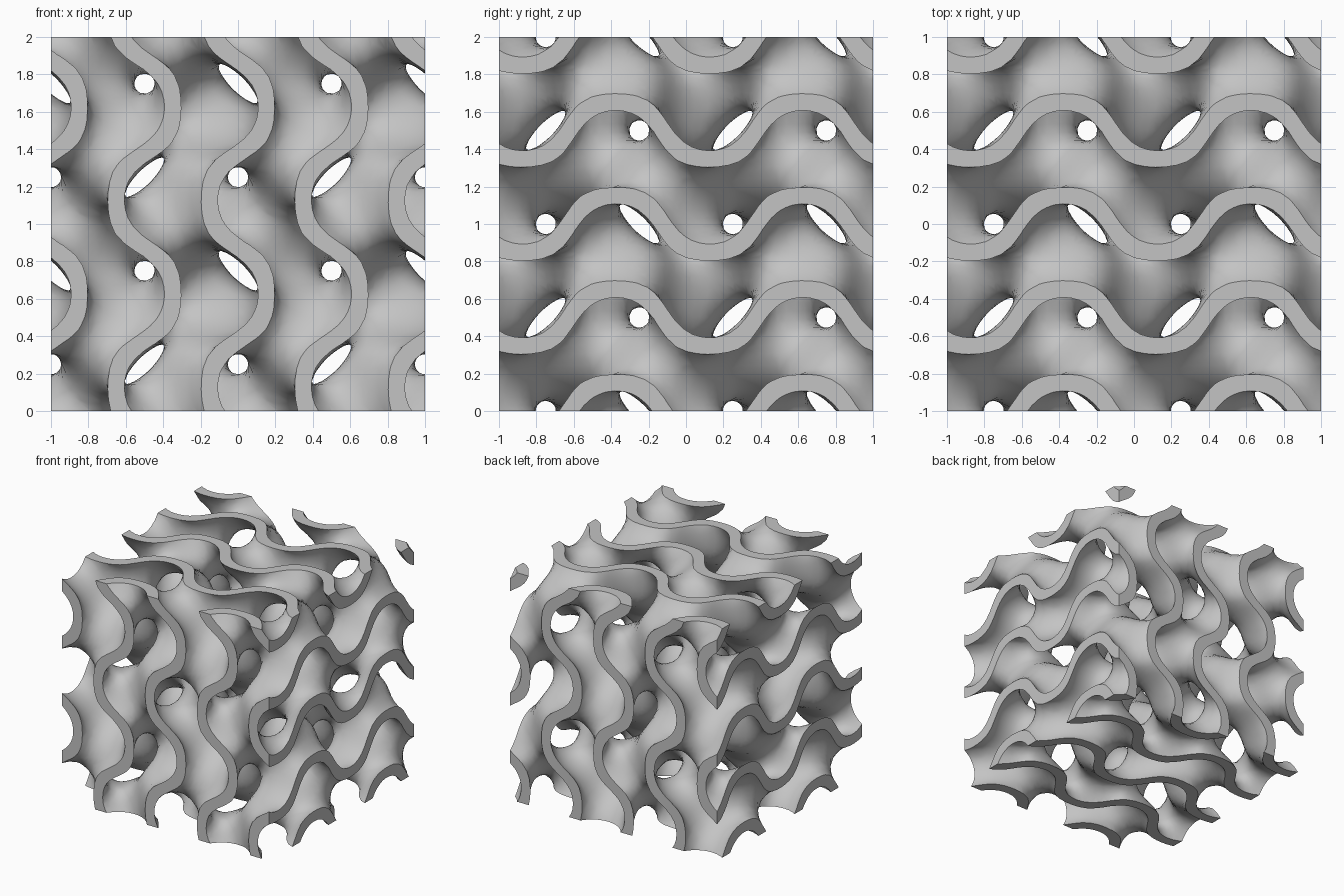
import bpy
import bmesh
from math import sin, cos, pi, radians
from mathutils import Vector

STEP = 0.05          # sampling cell of the lattice surface
REACH = 1.16         # sampled a little past the block, trimmed later
WALL = 0.48          # field value on the two sides of the wall
COUNT = int(2 * REACH / STEP) + 1
WAVE = 2 * pi        # the lattice repeats once per unit


def field(p):
    """Wavy lattice field; the wall follows its zero level."""
    sx, sy, sz = (sin(WAVE * c) for c in p)
    cx, cy, cz = (cos(WAVE * c) for c in p)
    return sx * cy + sy * cz + sz * cx + cx * cy * cz - sx * sy * sz


def gradient(p):
    sx, sy, sz = (sin(WAVE * c) for c in p)
    cx, cy, cz = (cos(WAVE * c) for c in p)
    return WAVE * Vector((
        cx * cy - sz * sx - sx * cy * cz - cx * sy * sz,
        cy * cz - sx * sy - cx * sy * cz - sx * cy * sz,
        cz * cx - sy * sz - cx * cy * sz - sx * sy * cz))


def move_to_level(p, level):
    """Slide a point along the gradient until the field reaches level."""
    p = p.copy()
    for i in range(1, 6):
        g = gradient(p)
        p += g * ((level * min(i, 3) / 3 - field(p)) / max(g.length_squared, 1))
    return p


def node(i, j, k):
    return Vector((i, j, k)) * STEP - Vector((REACH, REACH, REACH))


def middle_surface():
    """One point per crossed cell, one quad per crossed grid edge."""
    values = {(i, j, k): field(node(i, j, k))
              for i in range(COUNT) for j in range(COUNT) for k in range(COUNT)}
    axes = ((1, 0, 0), (0, 1, 0), (0, 0, 1))
    sums, quads = {}, []
    for n, a in values.items():
        for axis in range(3):
            d, e, f = axes[axis], axes[axis - 2], axes[axis - 1]
            b = values.get(tuple(u + v for u, v in zip(n, d)))
            if b is None or (a > 0) == (b > 0):
                continue
            crossing = node(*n) + Vector(d) * (STEP * a / (a - b))
            cells = [tuple(n[c] - s * e[c] - t * f[c] for c in range(3))
                     for s, t in ((0, 0), (1, 0), (1, 1), (0, 1))]
            if min(min(c) for c in cells) < 0 or max(max(c) for c in cells) > COUNT - 2:
                continue
            for cell in cells:
                total = sums.setdefault(cell, [Vector(), 0])
                total[0] += crossing
                total[1] += 1
            quads.append(cells if a > 0 else cells[::-1])
    index = {cell: i for i, cell in enumerate(sums)}
    points = [total / number for total, number in sums.values()]
    return points, [[index[c] for c in q] for q in quads]


def thick_wall(bm):
    """Both sides of the wall, joined along the outer rim."""
    points, quads = middle_surface()
    points = [move_to_level(p, 0) for p in points]
    outer = [bm.verts.new(move_to_level(p, WALL)) for p in points]
    inner = [bm.verts.new(move_to_level(p, -WALL)) for p in points]
    rim = {}
    for q in quads:
        bm.faces.new([outer[i] for i in q])
        bm.faces.new([inner[i] for i in reversed(q)])
        for a, b in zip(q, q[1:] + q[:1]):
            if rim.pop((b, a), None) is None:
                rim[a, b] = True
    for a, b in rim:
        bm.faces.new((outer[b], outer[a], inner[a], inner[b]))


def trim(bm):
    """Cut the block's six flat sides and cap each one."""
    centre = Vector((0, 0, 0))
    for axis in range(3):
        for side in (-1, 1):
            normal = centre.copy()
            normal[axis] = side
            cut = bmesh.ops.bisect_plane(
                bm, geom=bm.verts[:] + bm.edges[:] + bm.faces[:], dist=1e-5,
                plane_co=normal, plane_no=normal, clear_outer=True)
            edges = [g for g in cut["geom_cut"]
                     if isinstance(g, bmesh.types.BMEdge) and g.is_boundary]
            bmesh.ops.holes_fill(bm, edges=edges, sides=0)


# Light grey material
grey = bpy.data.materials.new("light_grey")
grey.use_nodes = True
colour = (0.55, 0.55, 0.55, 1)
grey.diffuse_color = colour
grey.node_tree.nodes["Principled BSDF"].inputs["Base Color"].default_value = colour

cube = bpy.data.objects.get("Cube")
if cube:
    bpy.data.objects.remove(cube, do_unlink=True)

# Lattice block
bm = bmesh.new()
thick_wall(bm)
trim(bm)
bmesh.ops.recalc_face_normals(bm, faces=bm.faces[:])
mesh = bpy.data.meshes.new("lattice_block")
bm.to_mesh(mesh)
bm.free()
mesh.materials.append(grey)
block = bpy.data.objects.new("lattice_block", mesh)
block.location.z = 1
bpy.context.collection.objects.link(block)

# Smooth walls with crisp cut edges
bpy.ops.object.select_all(action="DESELECT")
block.select_set(True)
bpy.context.view_layer.objects.active = block
bpy.ops.object.shade_smooth_by_angle(angle=radians(35))
